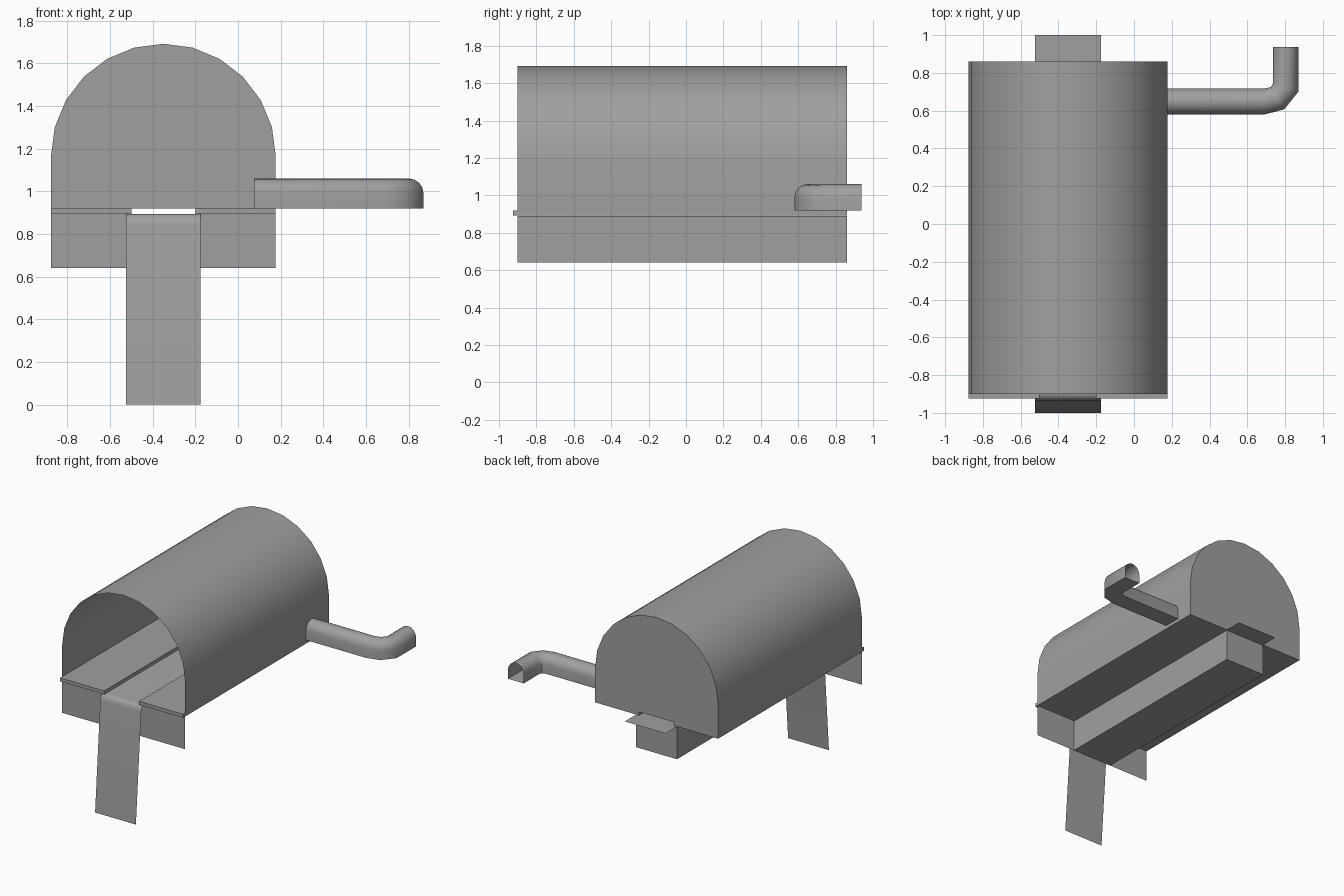
import bpy, bmesh
from math import sin, cos, pi, radians

cube = bpy.data.objects.get("Cube")
if cube:
    bpy.data.objects.remove(cube, do_unlink=True)

grey = bpy.data.materials.new("plain_grey")
grey.use_nodes = True
grey.diffuse_color = (0.35, 0.35, 0.35, 1)
grey.node_tree.nodes["Principled BSDF"].inputs["Base Color"].default_value = (0.35, 0.35, 0.35, 1)

CX, R = -0.35, 0.527            # hall centre line and half width
FRONT, BACK = -0.90, 0.86       # hall ends
FLOOR, BELT, BASE = 0.92, 0.893, 0.64
BELT_HALF = 0.175


def finish(name, bm, smooth=False):
    bmesh.ops.recalc_face_normals(bm, faces=bm.faces)
    mesh = bpy.data.meshes.new(name)
    bm.to_mesh(mesh)
    bm.free()
    mesh.materials.append(grey)
    obj = bpy.data.objects.new(name, mesh)
    bpy.context.collection.objects.link(obj)
    if smooth:
        bpy.ops.object.select_all(action='DESELECT')
        obj.select_set(True)
        bpy.context.view_layer.objects.active = obj
        bpy.ops.object.shade_smooth_by_angle(angle=radians(40))
    return obj


def loft(name, rings, closed=False, smooth=True):
    """Skin a sheet through a row of equal-length point rings."""
    bm = bmesh.new()
    rows = [[bm.verts.new(p) for p in ring] for ring in rings]
    count = len(rows[0])
    for a, b in zip(rows, rows[1:]):
        for i in range(count if closed else count - 1):
            j = (i + 1) % count
            bm.faces.new((a[i], a[j], b[j], b[i]))
    return finish(name, bm, smooth)


def sheet(name, points):
    bm = bmesh.new()
    bm.faces.new([bm.verts.new(p) for p in points])
    return finish(name, bm)


def box(name, x0, x1, y0, y1, z0, z1):
    bm = bmesh.new()
    bmesh.ops.create_cube(bm, size=1)
    for v in bm.verts:
        v.co = (x1 if v.co.x > 0 else x0, y1 if v.co.y > 0 else y0, z1 if v.co.z > 0 else z0)
    return finish(name, bm)


# Vaulted hall: straight sides under a half circle, open at the front
arch = [(CX + R, FLOOR)]
arch += [(CX + R * cos(pi * i / 12), 1.165 + R * sin(pi * i / 12)) for i in range(13)]
arch += [(CX - R, FLOOR)]
loft("hall_roof", [[(x, y, z) for x, z in arch] for y in (FRONT, BACK)])
sheet("hall_back_wall", [(x, BACK, z) for x, z in arch])

# Floor slabs and front skirts on both sides of the belt slot
for side, name in ((-1, "right"), (1, "left")):
    inner, outer = sorted((CX + side * 0.15, CX + side * R))
    box(name + "_floor_slab", inner, outer, -0.925, BACK, BELT, FLOOR)
    a, b = CX + side * BELT_HALF, CX + side * R
    sheet(name + "_front_skirt",
          [(a, FRONT, BASE), (b, FRONT, BASE), (b, FRONT, BELT), (a, FRONT, BELT)])

# Trough hanging below the slot
box("belt_trough", CX - BELT_HALF, CX + BELT_HALF, FRONT, BACK, BASE, BELT - 0.004)

# Belt: runs through the hall, rolls over the front lip and hangs to the ground
path = [(1.0, BELT), (FRONT, BELT), (-0.918, 0.888), (-0.93, 0.872), (-0.936, 0.845), (-1.0, 0)]
loft("belt", [[(CX - BELT_HALF, y, z), (CX + BELT_HALF, y, z)] for y, z in path])

# Side duct: flat-bottomed arch section, given by outer and inner plan points
plan = [((0.075, 0.58), (0.075, 0.717)),
        ((0.69, 0.58), (0.69, 0.717)),
        ((0.795, 0.607), (0.725, 0.725)),
        ((0.87, 0.70), (0.735, 0.745)),
        ((0.87, 0.937), (0.735, 0.937))]
section = [(0, 0)] + [(0.5 - 0.5 * cos(pi * i / 8), 0.07 + 0.07 * sin(pi * i / 8)) for i in range(9)]
section += [(1, 0)]
loft("side_duct", [[(o[0] + (n[0] - o[0]) * t, o[1] + (n[1] - o[1]) * t, FLOOR + h)
                    for t, h in section] for o, n in plan], closed=True)
